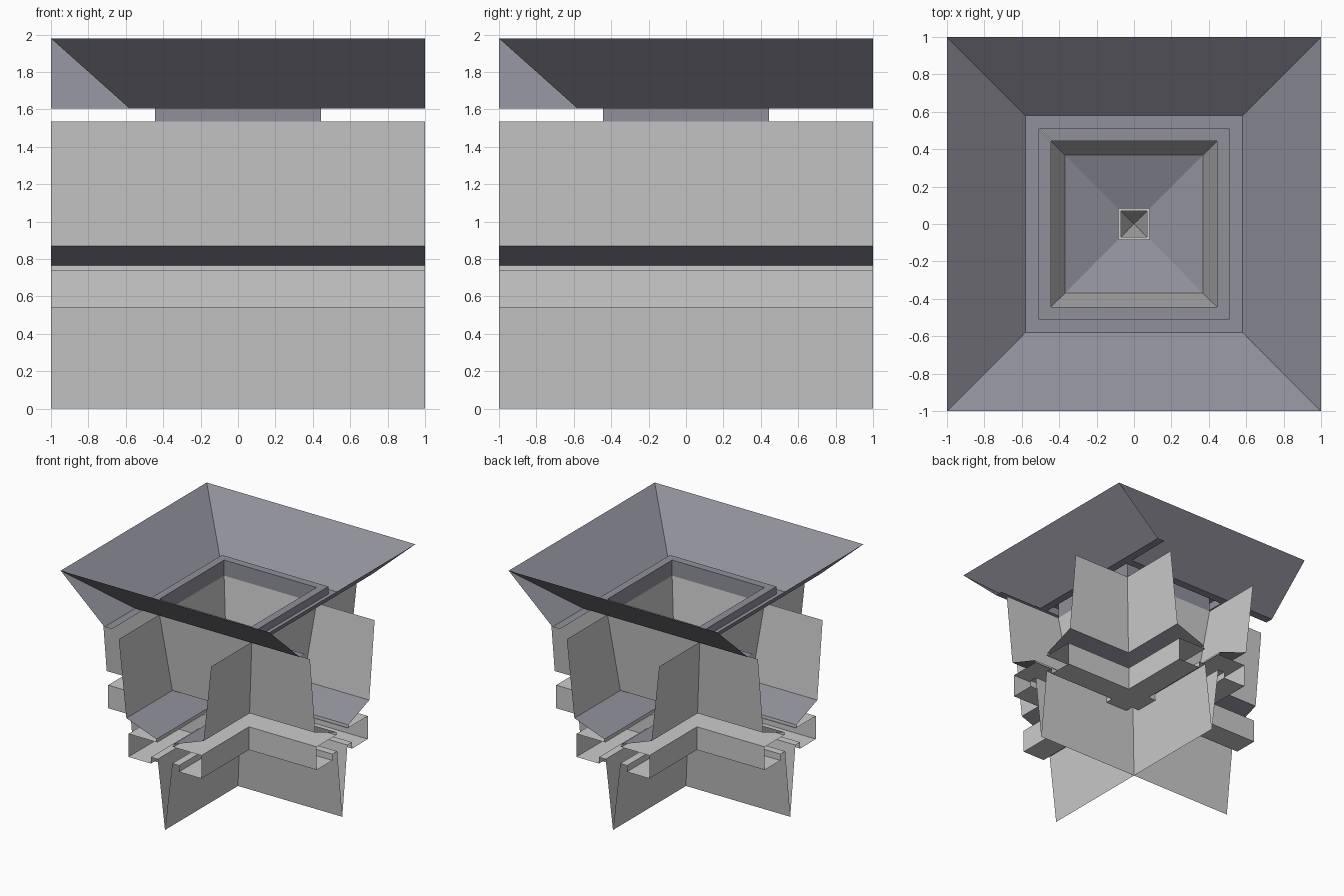
import bpy, bmesh
from math import pi
from mathutils import Matrix

if "Cube" in bpy.data.objects:
    bpy.data.objects.remove(bpy.data.objects["Cube"])


def material(name, color):
    mat = bpy.data.materials.new(name)
    mat.diffuse_color = (*color, 1)
    mat.use_nodes = True
    mat.node_tree.nodes["Principled BSDF"].inputs["Base Color"].default_value = mat.diffuse_color
    return mat


wall_grey = material("wall_grey", (.6, .6, .6))
roof_slate = material("roof_slate", (.28, .28, .33))


def four_sides(name, profile, left, right, mat):
    """Sweep an (offset, height) profile along x and repeat it on all four sides.
    left/right give the x end of the sweep for each offset."""
    bm = bmesh.new()
    for k in range(4):
        rot = Matrix.Rotation(k * pi / 2, 4, 'Z')
        rows = []
        for d, z in profile:
            rows.append([bm.verts.new(rot @ Matrix.Translation((x, -d, z)).translation)
                         for x in (left(d), right(d))])
        for (a, b), (c, e) in zip(rows, rows[1:]):
            bm.faces.new((a, b, e, c))
    mesh = bpy.data.meshes.new(name)
    bm.to_mesh(mesh)
    bm.free()
    mesh.materials.append(mat)
    obj = bpy.data.objects.new(name, mesh)
    bpy.context.collection.objects.link(obj)
    return obj


def full_left(d):
    return -1.0


def full_right(d):
    return 1.0


def mitre_left(d):
    return -d


def mitre_right(d):
    return d


# Crossing lower walls that step out into a hollow square moulding
four_sides("lower_wall_and_moulding",
           [(0, 0), (.07, .595), (.135, .595), (.135, .54),
            (.35, .54), (.35, .74), (.07, .74)],
           full_left, full_right, wall_grey)

# Short neck above the moulding
four_sides("neck", [(.082, .74), (.082, .765)], full_left, full_right, wall_grey)

# Sloped slate overhang
four_sides("overhang", [(.082, .765), (.37, .87)], full_left, full_right, roof_slate)

# Flaring upper walls
four_sides("upper_wall", [(.37, .87), (.443, 1.535)], full_left, full_right, wall_grey)

# Raised square rim around the opening
four_sides("opening_rim",
           [(.443, 1.535), (.443, 1.67), (.51, 1.67), (.51, 1.605)],
           mitre_left, mitre_right, roof_slate)

# Flat ledge and flared top, each panel mitred at one end only
four_sides("flared_top",
           [(.51, 1.605), (.58, 1.605), (1, 1.98)],
           mitre_left, full_right, roof_slate)
